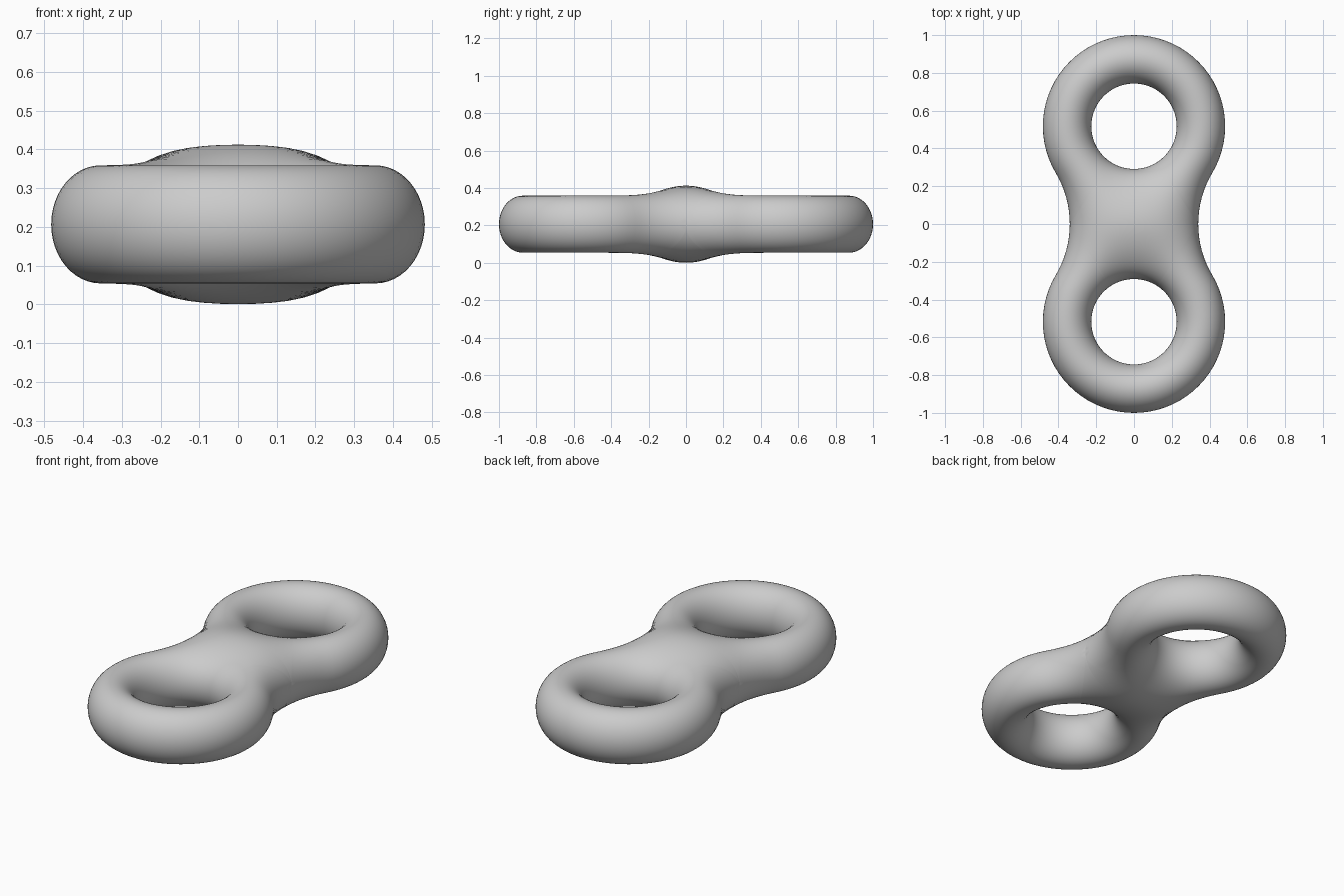
import bpy, bmesh
from math import sin, cos, pi, hypot, atan2, sqrt, exp

if "Cube" in bpy.data.objects:
    bpy.data.objects.remove(bpy.data.objects["Cube"])

C, R_OUT, R_IN = 0.5175, 0.4825, 0.226   # ring centre y, outer and hole radii
WAIST, RHO = 0.34, 0.528                 # waist half width, concave fillet radius
NX = WAIST + RHO                         # fillet centre x
H_RING, H_BULGE = 0.1525, 0.0545         # half thickness, extra at the middle
H_TOTAL = 0.2065
TANGENT = atan2(-C, NX)                  # ray where fillet meets ring


def smin(a, b, k=0.3):
    h = max(k - abs(a - b), 0) / k
    return min(a, b) - h * h * k / 4


def height(x, y):
    d_in = smin(hypot(x, y - C) - R_IN, hypot(x, y + C) - R_IN)
    if atan2(y - C, x) < TANGENT:
        d_out = smin(hypot(x - NX, y) - RHO, hypot(x + NX, y) - RHO)
    else:
        d_out = R_OUT - hypot(x, y - C)
    d_in, d_out = max(d_in, 0), max(d_out, 0)
    s = d_in / (d_in + d_out)
    h = H_RING + H_BULGE * exp(-(x / 0.3) ** 2 - (y / 0.2) ** 2)
    return h * 2 * sqrt(s * (1 - s))


# Outer boundary of one quarter: middle line, concave waist, round ring end
ends = [(WAIST * sin(pi / 2 * i / 12), 0.0) for i in range(13)]
sweep = atan2(C, NX)
ends += [(NX - RHO * cos(sweep * i / 8), RHO * sin(sweep * i / 8)) for i in range(1, 9)]
for i in range(1, 25):
    a = TANGENT + (pi / 2 - TANGENT) * i / 24
    ends.append((R_OUT * cos(a) if i < 24 else 0.0, C + R_OUT * sin(a)))

# Upper quarter skin, spanning from hole rim to outer boundary
bm = bmesh.new()
STEPS = 24
rows = []
for ex, ey in ends:
    d = hypot(ex, ey - C)
    ix, iy = ex / d * R_IN, C + (ey - C) / d * R_IN
    row = []
    for j in range(STEPS + 1):
        t = (1 - cos(pi * j / STEPS)) / 2
        x, y = ix + (ex - ix) * t, iy + (ey - iy) * t
        if j == STEPS:
            x, y = ex, ey
        row.append(bm.verts.new((x, y, height(x, y))))
    rows.append(row)
for r0, r1 in zip(rows, rows[1:]):
    for j in range(STEPS):
        f = bm.faces.new((r0[j], r0[j + 1], r1[j + 1], r1[j]))
        f.smooth = True
bm.normal_update()
if sum(f.normal.z for f in bm.faces) < 0:
    bmesh.ops.reverse_faces(bm, faces=bm.faces[:])

mesh = bpy.data.meshes.new("double_ring")
bm.to_mesh(mesh)
bm.free()
ring = bpy.data.objects.new("double_ring", mesh)
bpy.context.collection.objects.link(ring)
ring.location.z = H_TOTAL

# Mirror to the full body
mod = ring.modifiers.new("mirror", 'MIRROR')
mod.use_axis = (True, True, True)
mod.merge_threshold = 0.0002
